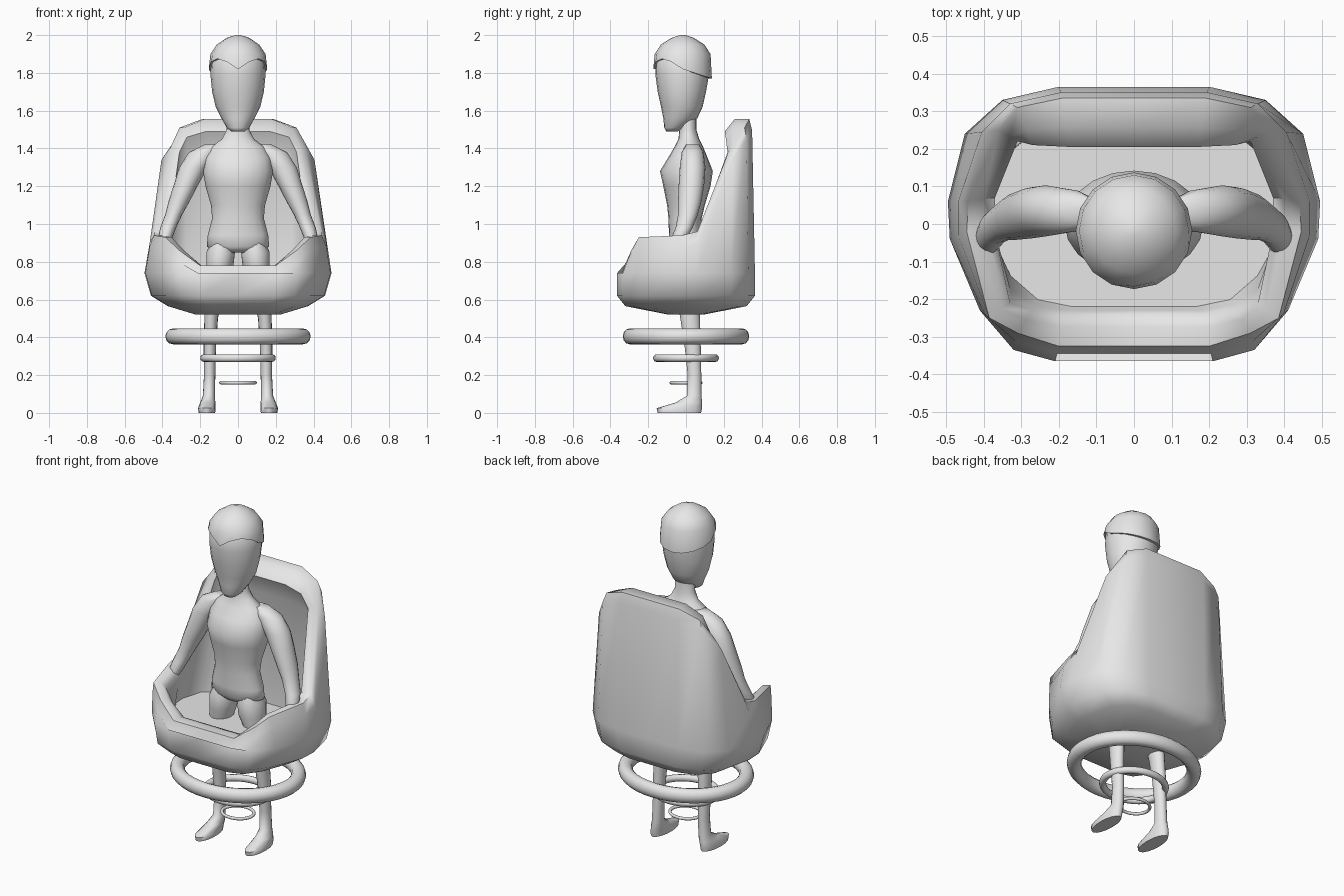
import bpy, bmesh, math
from mathutils import Vector

if "Cube" in bpy.data.objects:
    bpy.data.objects.remove(bpy.data.objects["Cube"])

grey = bpy.data.materials.new("plain_grey")
grey.diffuse_color = (0.8, 0.8, 0.8, 1)
grey.use_nodes = True
grey.node_tree.nodes["Principled BSDF"].inputs["Base Color"].default_value = grey.diffuse_color


def add_loft(name, rings, angle=50):
    """Skin a stack of equal-length point rings and cap both ends."""
    bm = bmesh.new()
    loops = [[bm.verts.new(p) for p in ring] for ring in rings]
    n = len(loops[0])
    for a, b in zip(loops, loops[1:]):
        for i in range(n):
            j = (i + 1) % n
            bm.faces.new((a[i], a[j], b[j], b[i]))
    for loop in (loops[0], loops[-1]):
        mid = bm.verts.new(sum((v.co for v in loop), Vector()) / n)
        for i in range(n):
            bm.faces.new((loop[i], loop[(i + 1) % n], mid))
    bmesh.ops.recalc_face_normals(bm, faces=bm.faces[:])
    mesh = bpy.data.meshes.new(name)
    bm.to_mesh(mesh)
    bm.free()
    obj = bpy.data.objects.new(name, mesh)
    bpy.context.collection.objects.link(obj)
    finish(obj, angle)
    return obj


def finish(obj, angle):
    if not obj.data.materials:
        obj.data.materials.append(grey)
    bpy.ops.object.select_all(action='DESELECT')
    obj.select_set(True)
    bpy.context.view_layer.objects.active = obj
    bpy.ops.object.shade_smooth_by_angle(angle=math.radians(angle))


def ellipse(z, cx, cy, rx, ry, n=20):
    return [Vector((cx + rx * math.sin(2 * math.pi * i / n),
                    cy - ry * math.cos(2 * math.pi * i / n), z)) for i in range(n)]


# Chair shell: columns from front centre round to back centre
# belly x, y | rim x, y, z | inner rim x, y, z
columns = [
    (0, -.365, 0, -.325, .78, 0, -.24, .77),
    (.21, -.365, .20, -.325, .78, .19, -.24, .77),
    (.32, -.335, .31, -.29, .86, .27, -.23, .83),
    (.41, -.23, .385, -.25, .93, .33, -.21, .90),
    (.49, -.04, .445, -.02, .94, .37, -.02, .92),
    (.495, .06, .44, .06, .96, .37, .07, .95),
    (.45, .24, .36, .25, 1.40, .31, .22, 1.38),
    (.35, .33, .31, .31, 1.51, .27, .21, 1.46),
    (.20, .365, .19, .335, 1.555, .17, .205, 1.49),
    (0, .365, 0, .335, 1.555, 0, .205, 1.49),
]


def chair_column(c):
    bx, by = c[0], c[1]
    rim, inner = Vector(c[2:5]), Vector(c[5:8])
    belly = Vector((bx, by, .74))
    shoulder = rim.lerp(belly, .5)
    shoulder.z = rim.z - .06
    crest = rim.lerp(inner, .6)
    crest.z = rim.z
    floor = Vector((bx * .8, by * (.7 if by > 0 else .6), .72))
    if rim.z > 1.2:
        lining = Vector((inner.x, .265, inner.z - .12))
    else:
        lining = inner.lerp(floor, .5)
    return [Vector((bx * .45, by * .25, .52)), Vector((bx * .75, by * .88, .565)),
            Vector((bx * .93, by, .62)), belly, shoulder, rim, crest,
            inner, lining, floor]


half = [chair_column(c) for c in columns]
other = [[Vector((-p.x, p.y, p.z)) for p in col] for col in half[-2:0:-1]]
add_loft("chair_shell", list(zip(*(half + other))), 55)

# Stacked oval rings under the seat
for name, z, outer, tube in (("large_ring", .405, .385, .042),
                             ("middle_ring", .29, .20, .02),
                             ("small_ring", .16, .10, .009)):
    bpy.ops.mesh.primitive_torus_add(major_radius=outer - tube, minor_radius=tube,
                                     major_segments=40, minor_segments=12,
                                     location=(0, 0, z))
    ring = bpy.context.object
    ring.name = name
    ring.scale.y = .87
    finish(ring, 60)

# Torso with neck: z, centre y, half width, half depth
torso = [(.85, 0, .10, .06), (.88, 0, .165, .088), (.94, 0, .16, .09),
         (1.03, -.005, .137, .088), (1.10, 0, .143, .10), (1.20, .005, .172, .125),
         (1.28, .002, .185, .14), (1.35, .01, .175, .105), (1.41, .015, .14, .075),
         (1.45, .015, .085, .055), (1.50, .01, .06, .045), (1.58, .01, .06, .045)]
add_loft("torso", [ellipse(z, 0, cy, rx, ry) for z, cy, rx, ry in torso], 70)

# Head
head = [(1.49, -.075, .035, .03), (1.51, -.06, .06, .055), (1.56, -.03, .088, .09),
        (1.62, -.022, .118, .11), (1.70, -.022, .137, .128), (1.79, -.02, .146, .142),
        (1.86, -.02, .142, .142), (1.92, -.02, .11, .11)]
add_loft("head", [ellipse(z, 0, cy, rx, ry) for z, cy, rx, ry in head], 70)

# Hair cap with a zigzag fringe in front and a lower nape
hair = [ellipse(z, 0, -.018, rx, ry, 16) for z, rx, ry in (
    (1.82, .142, .142), (1.82, .155, .155), (1.90, .146, .148),
    (1.95, .112, .115), (1.985, .06, .06), (2.0, .015, .015))]
for ring in hair[:2]:
    for i, p in enumerate(ring):
        t = 2 * math.pi * i / 16
        p.z += .055 * abs(math.sin(2 * t)) if math.cos(t) > 0 else .05 * math.cos(t)
add_loft("hair", hair, 50)

# Arms and legs: z, centre x, centre y, half width, half depth
arm = [(.87, .40, -.055, .018, .025), (.92, .388, -.04, .036, .04),
       (.98, .37, -.01, .042, .045), (1.05, .34, .01, .045, .052),
       (1.12, .312, .02, .056, .062), (1.22, .27, .03, .066, .068),
       (1.30, .235, .035, .076, .068), (1.38, .18, .035, .08, .058),
       (1.42, .13, .035, .05, .035)]
leg = [(0, .165, -.035, .044, .115), (.025, .165, -.035, .047, .12),
       (.055, .16, .015, .04, .07), (.09, .154, .043, .032, .039),
       (.20, .15, .045, .03, .036), (.36, .149, .035, .033, .043),
       (.50, .142, .022, .036, .052), (.65, .125, .01, .052, .065),
       (.78, .096, 0, .072, .085), (.85, .092, 0, .076, .088), (.90, .085, 0, .06, .07)]
for side, sx in (("left", -1), ("right", 1)):
    for part, data in (("arm", arm), ("leg", leg)):
        add_loft(f"{side}_{part}",
                 [ellipse(z, sx * cx, cy, rx, ry, 16) for z, cx, cy, rx, ry in data], 65)
